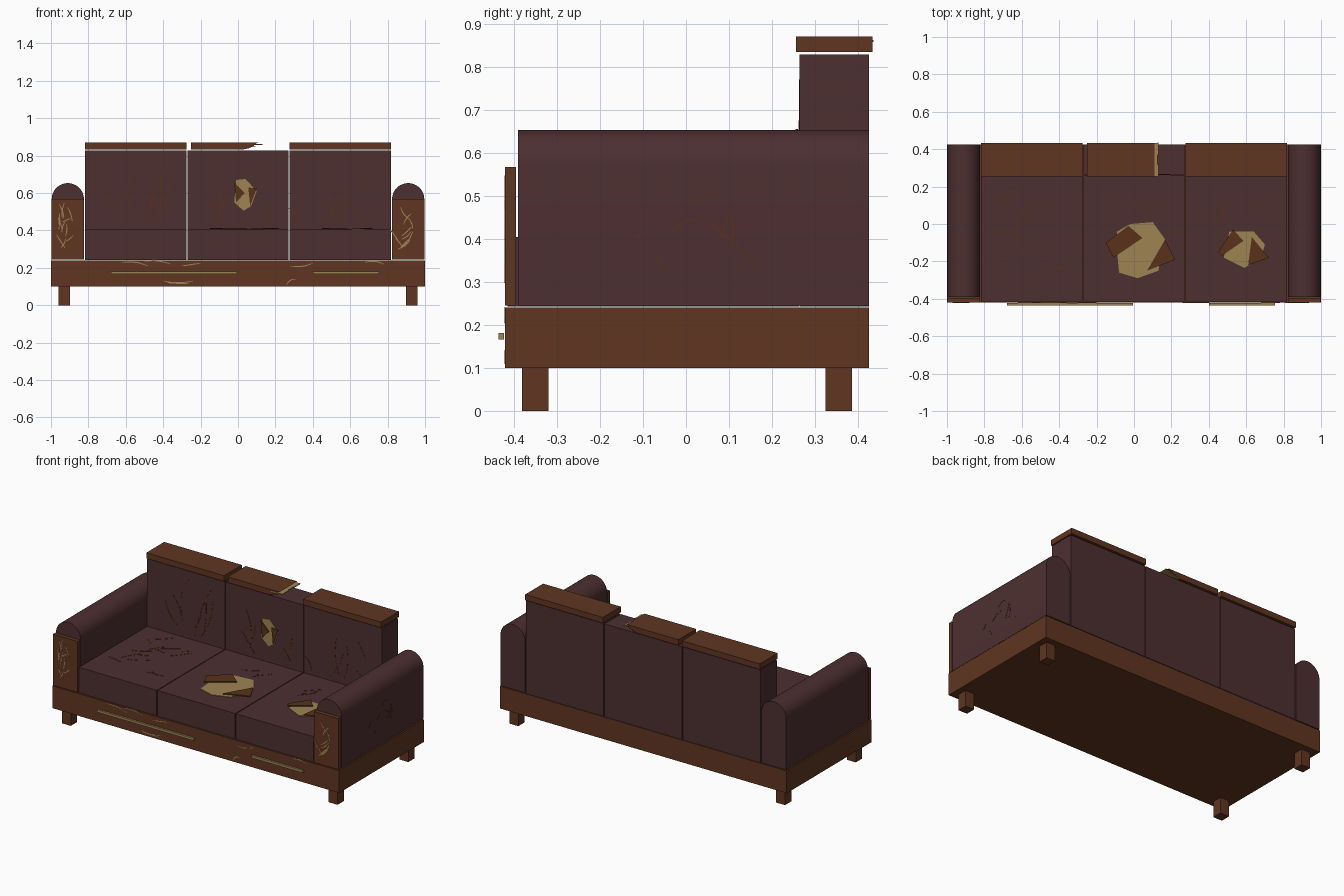
import bpy, bmesh, math, random
from mathutils import Vector

cube = bpy.data.objects.get("Cube")
if cube:
    bpy.data.objects.remove(cube, do_unlink=True)
random.seed(4)


def material(name, rgb):
    m = bpy.data.materials.new(name)
    m.use_nodes = True
    m.diffuse_color = (*rgb, 1)
    m.node_tree.nodes["Principled BSDF"].inputs["Base Color"].default_value = (*rgb, 1)
    return m


leather = material("worn leather", (.075, .028, .03))
wood = material("brown wood", (.115, .036, .015))
hide = material("torn hide", (.1, .032, .01))
foam = material("tan foam and raw wood", (.34, .23, .085))


def finish(name, bm, *mats):
    bmesh.ops.recalc_face_normals(bm, faces=bm.faces)
    me = bpy.data.meshes.new(name)
    bm.to_mesh(me)
    bm.free()
    for m in mats:
        me.materials.append(m)
    ob = bpy.data.objects.new(name, me)
    bpy.context.collection.objects.link(ob)
    return ob


def box(name, xs, ys, zs, mat):
    bm = bmesh.new()
    bmesh.ops.create_cube(bm, size=1)
    for v in bm.verts:
        v.co = [(r[0] + r[1]) / 2 + c * (r[1] - r[0]) for r, c in zip((xs, ys, zs), v.co)]
    return finish(name, bm, mat)


def prism(bm, points, place, a, b):
    """Solid with a flat outline, from depth a to depth b."""
    low = [bm.verts.new(place(u, v, a)) for u, v in points]
    high = [bm.verts.new(place(u, v, b)) for u, v in points]
    bm.faces.new(low)
    bm.faces.new(high)
    n = len(points)
    return [bm.faces.new((low[i], low[(i + 1) % n], high[(i + 1) % n], high[i])) for i in range(n)]


def facing_front(y):
    return lambda u, v, d: (u, y - d, v)


def facing_up(z):
    return lambda u, v, d: (u, v, z + d)


def facing_left(x):
    return lambda u, v, d: (x + d, u, v)


def scratches(name, lines, place, mat, width=.006):
    """Thin bowed slivers, each given as start, end and bow."""
    bm = bmesh.new()
    for u1, v1, u2, v2, bow in lines:
        a, b = Vector((u1, v1)), Vector((u2, v2))
        side = Vector((v1 - v2, u2 - u1)).normalized()
        near, far = [], []
        for i in range(6):
            t = i / 5
            p = a.lerp(b, t) + side * bow * math.sin(math.pi * t)
            w = side * width * (.25 + .25 * math.sin(math.pi * t))
            near.append(p + w)
            far.append(p - w)
        prism(bm, near + far[::-1], place, 0, .0015)
    return finish(name, bm, mat)


def scatter(n, us, vs, length, lo, hi):
    """Random scratch lines inside a rectangle, angled between lo and hi degrees."""
    out = []
    for _ in range(n):
        u, v = random.uniform(*us), random.uniform(*vs)
        t, s = math.radians(random.uniform(lo, hi)), length * random.uniform(.5, 1)
        out.append((u, v, u + s * math.cos(t), v + s * math.sin(t), random.uniform(-.1, .1) * s))
    return out


def plate(name, points, place, a, b, mat):
    bm = bmesh.new()
    prism(bm, points, place, a, b)
    return finish(name, bm, mat)


# Base frame, legs and front trim
box("base_frame", (-1, 1), (-.42, .425), (.1, .24), wood)
for x, side in ((-.93, "right"), (.93, "left")):
    for y, end in ((-.35, "front"), (.355, "back")):
        box(f"{end}_{side}_leg", (x - .031, x + .031), (y - .031, y + .031), (0, .1), wood)
for name, xs in (("long_trim", (-.68, -.005)), ("short_trim", (.4, .755))):
    box(name, xs, (-.435, -.423), (.166, .181), foam)

# Armrests with rounded tops and wooden front panels
for s, side in ((-1, "right"), (1, "left")):
    x, r = s * .91, .086
    outline = [(x - r, .245)] + [(x - r * math.cos(math.pi * i / 24), .567 + r * math.sin(math.pi * i / 24))
                                 for i in range(25)] + [(x + r, .245)]
    bm = bmesh.new()
    prism(bm, outline, facing_front(0), -.425, .39)
    arm = finish(f"{side}_armrest", bm, leather)
    bpy.ops.object.select_all(action='DESELECT')
    arm.select_set(True)
    bpy.context.view_layer.objects.active = arm
    bpy.ops.object.shade_smooth_by_angle(angle=math.radians(30))
    box(f"{side}_arm_panel", (x - r, x + r), (-.42, -.395), (.245, .567), wood)
    scratches(f"{side}_panel_scratches",
              scatter(11, (x - .055, x + .03), (.29, .48), .09, 20, 130), facing_front(-.42), foam)

# Seat and back cushions
for x, name in ((-.547, "right"), (0, "middle"), (.547, "left")):
    xs = (x - .271, x + .271)
    box(f"{name}_seat", xs, (-.415, .262), (.243, .404), leather)
    box(f"{name}_back", xs, (.264, .425), (.243, .828), leather)
    if name != "middle":
        box(f"{name}_top_rail", xs, (.255, .433), (.834, .87), wood)

# Broken middle rail, with raw wood along the jagged end
break_line = [(.03, .834), (.07, .842), (.055, .844), (.1, .851), (.075, .854), (.125, .862), (.09, .864), (.11, .87)]
bm = bmesh.new()
sides = prism(bm, [(-.25, .87), (-.25, .834)] + break_line, facing_front(0), -.433, -.255)
for f in sides[2:-1]:
    f.material_index = 1
finish("broken_top_rail", bm, wood, foam)
for i, (y, tip) in enumerate(((.275, .13), (.33, .125), (.39, .13))):
    plate(f"rail_splinter_{i}", [(.05, y - .02), (tip, y - .02), (tip, y + .045), (.05, y + .03)],
          facing_up(.857), 0, .005, foam)

# Tears: exposed foam with curled flaps beside it
tears = {
    "middle_seat": (facing_up(.404),
                    [(-.09, -.04), (-.02, 0), (.1, .01), (.165, -.08), (.13, -.25), (.02, -.29), (-.08, -.26), (-.09, -.15)],
                    [(-.15, -.1), (-.03, -.01), (.045, -.075), (-.11, -.18)],
                    [(.165, -.085), (.22, -.19), (.07, -.25)]),
    "left_seat": (facing_up(.404),
                  [(.51, -.04), (.64, -.04), (.7, -.11), (.68, -.18), (.59, -.235), (.48, -.18)],
                  [(.45, -.15), (.53, -.03), (.585, -.09), (.47, -.17)],
                  [(.63, -.07), (.72, -.18), (.61, -.22)]),
    "middle_back": (facing_front(.264),
                    [(-.01, .67), (.04, .675), (.1, .61), (.07, .53), (.03, .505), (-.02, .55)],
                    [(-.02, .655), (.035, .6), (-.01, .55)],
                    [(.055, .63), (.1, .625), (.065, .53)]),
}
for name, (place, hole, *flaps) in tears.items():
    plate(f"{name}_foam", hole, place, 0, .003, foam)
    for i, flap in enumerate(flaps):
        plate(f"{name}_flap_{i}", flap, place, .004, .01, hide)

# Long scratches on the back cushions
back_lines = [
    (-.69, .6, -.6, .46, -.02), (-.64, .65, -.57, .5, .01), (-.53, .77, -.58, .55, -.03),
    (-.37, .76, -.49, .42, -.02), (-.41, .7, -.43, .45, .01), (-.44, .6, -.5, .47, .01),
    (-.36, .68, -.45, .43, .02), (-.13, .7, -.1, .46, .02), (-.16, .55, -.07, .43, 0),
    (-.06, .62, -.13, .44, .01), (.19, .6, .11, .43, .02), (.13, .52, .18, .45, 0),
    (.27, .52, .33, .43, .01), (.5, .68, .52, .45, -.02), (.55, .6, .46, .43, .01),
    (.57, .66, .55, .43, .02), (.65, .7, .7, .61, 0), (.63, .52, .7, .44, .01),
]
scratches("back_scratches", back_lines, facing_front(.264), hide)

# Scratches on the seats, the left arm side and the frame
scratches("right_seat_scratches", scatter(9, (-.72, -.45), (-.25, .15), .14, 20, 60)
          + scatter(5, (-.78, -.45), (-.28, .2), .12, -40, 5), facing_up(.404), hide)
scratches("seat_scratches", scatter(3, (-.2, .1), (.03, .1), .12, 20, 60)
          + scatter(5, (.4, .65), (-.02, .1), .12, 20, 70), facing_up(.404), hide)
arm_lines = [(-.12, .39, -.1, .42, 0), (-.07, .36, -.05, .33, 0), (-.04, .41, .04, .45, .01),
             (.01, .48, .07, .5, .01), (.04, .45, .16, .35, 0), (.07, .38, .1, .46, 0), (.1, .47, .1, .37, .01)]
scratches("arm_side_scratches", arm_lines, facing_left(.996), hide, .004)
frame_lines = [(-.62, .23, -.48, .21, .01), (-.5, .235, -.36, .22, .01), (-.4, .13, -.24, .13, -.01),
               (-.38, .12, -.26, .115, 0), (-.3, .21, -.2, .225, 0), (.26, .11, .31, .14, .01),
               (.28, .21, .4, .225, -.01), (.68, .23, .78, .22, .01)]
scratches("frame_scratches", frame_lines, facing_front(-.42), foam)
